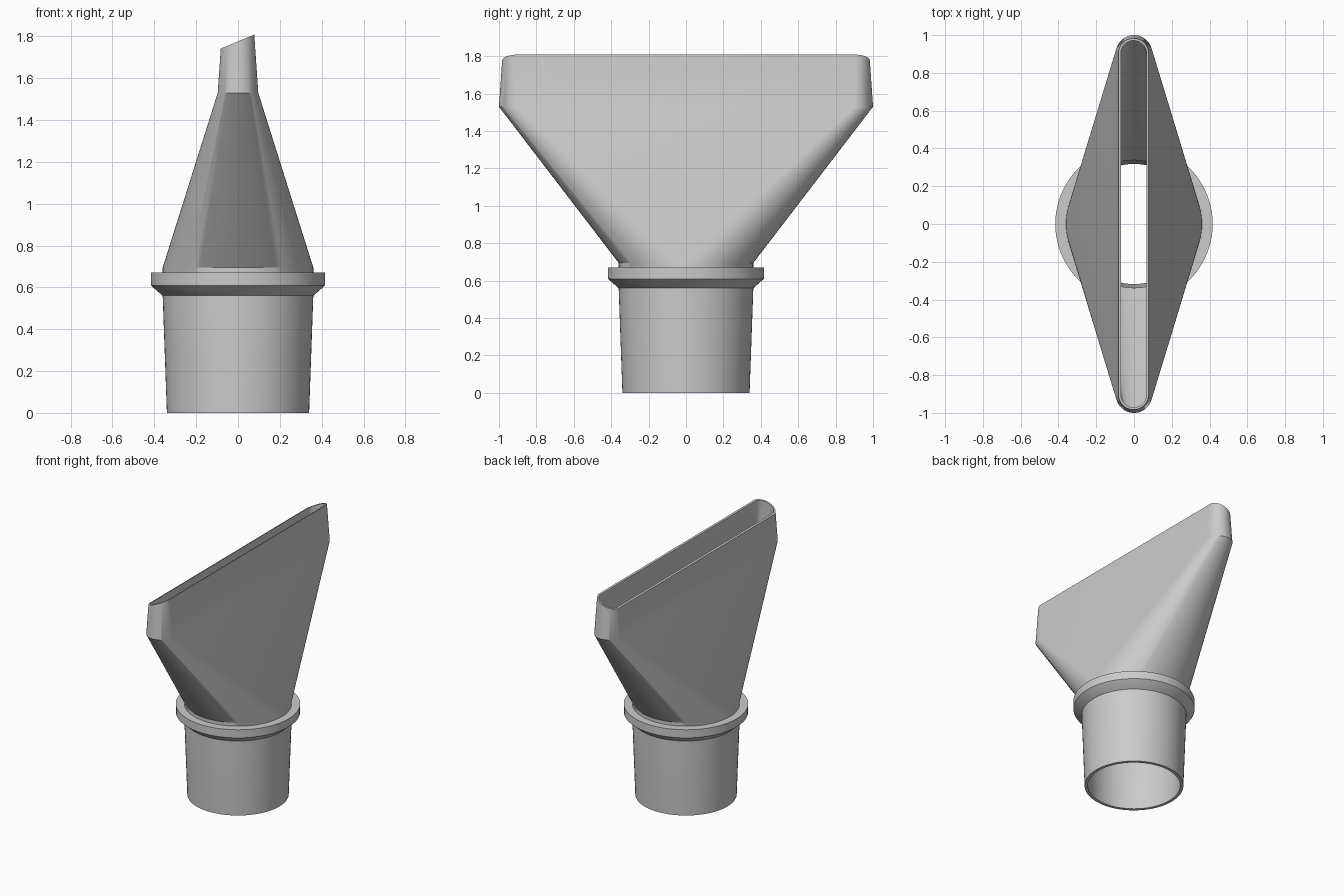
import bpy, bmesh, math

cube = bpy.data.objects.get("Cube")
if cube:
    bpy.data.objects.remove(cube, do_unlink=True)

SEG = 36          # segments per half turn
SPAN = 0.903      # half length of the straight slot edges
SLOPE = 0.416     # slant of the mouth across x

grey = bpy.data.materials.new("plain_grey")
grey.use_nodes = True
grey.diffuse_color = (0.6, 0.6, 0.6, 1)
grey.node_tree.nodes["Principled BSDF"].inputs["Base Color"].default_value = (0.6, 0.6, 0.6, 1)


def ring(radius, z, span=0.0, slope=0.0, taper=0.0):
    """Circle, or a slot when span > 0; slope tilts it along x."""
    points = []
    for side in (0, 1):
        for i in range(SEG + 1):
            a = math.pi * (side + i / SEG)
            r = radius / (1 + taper * slope * math.cos(a))
            x = r * math.cos(a)
            y = r * math.sin(a) + (-span if side else span)
            points.append((x, y, z + slope * x))
    return points


def build_shell(name, rings):
    """Bridge the rings in order and close the last one to the first."""
    bm = bmesh.new()
    loops = [[bm.verts.new(p) for p in r] for r in rings]
    n = len(loops[0])
    for k, lower in enumerate(loops):
        upper = loops[(k + 1) % len(loops)]
        for i in range(n):
            j = (i + 1) % n
            bm.faces.new((lower[i], lower[j], upper[j], upper[i]))
    bmesh.ops.remove_doubles(bm, verts=bm.verts, dist=1e-5)
    bmesh.ops.recalc_face_normals(bm, faces=bm.faces)
    mesh = bpy.data.meshes.new(name)
    bm.to_mesh(mesh)
    bm.free()
    mesh.materials.append(grey)
    obj = bpy.data.objects.new(name, mesh)
    bpy.context.collection.objects.link(obj)
    bpy.ops.object.select_all(action='DESELECT')
    obj.select_set(True)
    bpy.context.view_layer.objects.active = obj
    bpy.ops.object.shade_smooth_by_angle(angle=math.radians(30))
    return obj


# Hollow nozzle: round pipe blending into a long slot with a slanted mouth
build_shell("nozzle_body", [
    ring(0.34, 0),
    ring(0.36, 0.56),
    ring(0.36, 0.695),
    ring(0.097, 1.53, SPAN),
    ring(0.08, 1.776, SPAN, SLOPE, 0.07),
    ring(0.068, 1.776, SPAN, SLOPE, 0.07),
    ring(0.08, 1.53, SPAN),
    ring(0.338, 0.695),
    ring(0.318, 0),
])

# Stop collar with a chamfered underside
build_shell("collar", [
    ring(0.35, 0.555),
    ring(0.36, 0.56),
    ring(0.417, 0.61),
    ring(0.417, 0.67),
    ring(0.35, 0.67),
])
